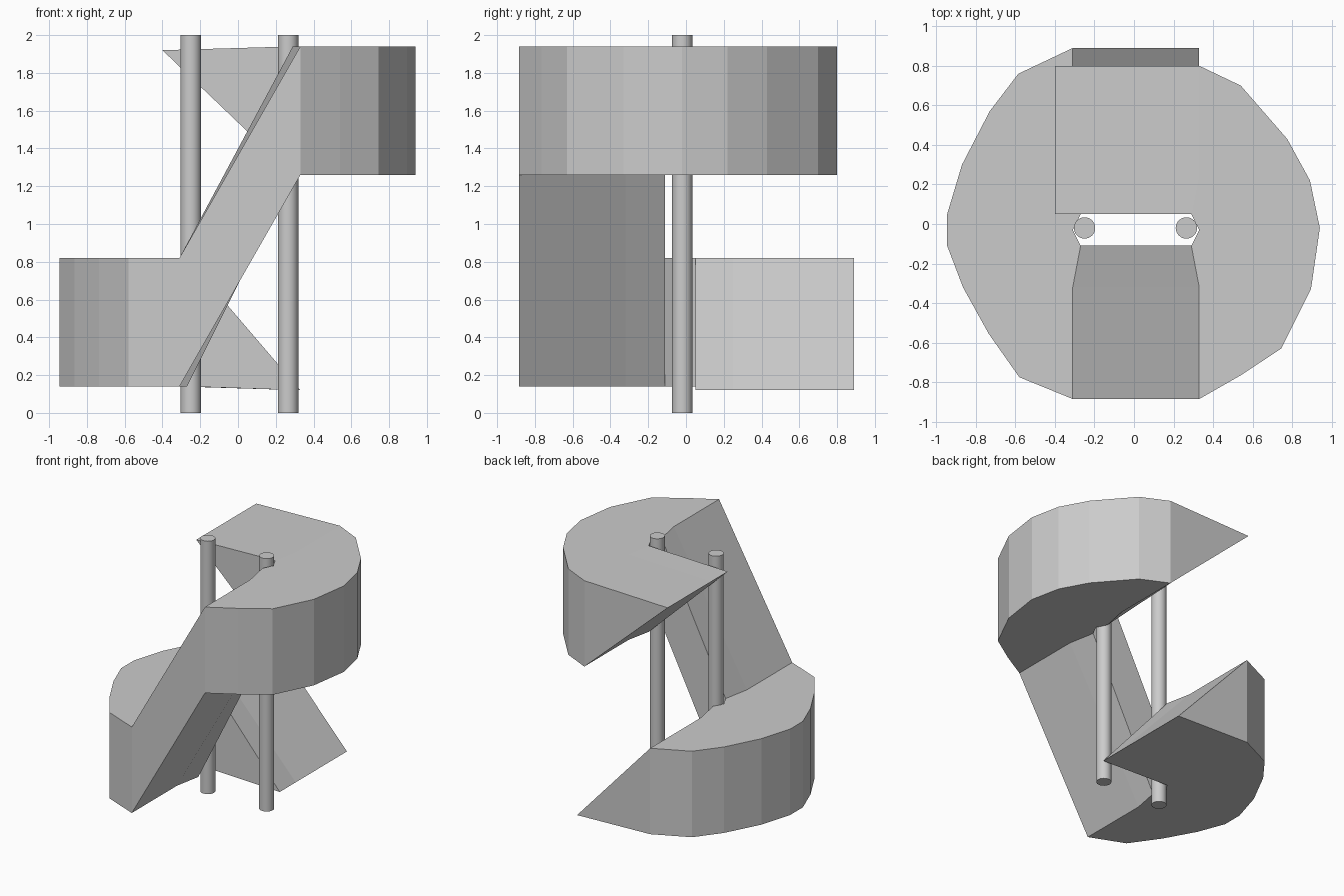
import bpy, bmesh

if "Cube" in bpy.data.objects:
    bpy.data.objects.remove(bpy.data.objects["Cube"])

bm = bmesh.new()


def face(*points):
    bm.faces.new([bm.verts.new(p) for p in points])


def at(points, z):
    return [(x, y, z) for x, y in points]


def walls(lower, upper):
    for i in range(len(lower) - 1):
        face(lower[i], lower[i + 1], upper[i + 1], upper[i])


# half-round landing; returns its open front and back edges as (x, y) lists
def landing(outer, x, xi, z0, z1):
    front = [outer[0], (x, -0.32), (xi, -0.11)]
    back = [outer[-1], (x, 0.25), (xi, 0.05)]
    hub = [(xi, 0.05), (x, -0.03), (xi, -0.11)]
    outline = outer + [back[1]] + hub + [front[1]]
    for z in (z0, z1):
        face(*at(outline, z))
    for rim in (outer, hub):
        walls(at(rim, z0), at(rim, z1))
    return front, back


# wedge tail tapering from a landing's back edge to a thin tip
def tail(back, tip_x, tip_z, z0, z1):
    tip = [(tip_x, y, tip_z) for _, y in back]
    for z in (z0, z1):
        walls(at(back, z), tip)
    for i in (0, -1):
        face((*back[i], z0), (*back[i], z1), tip[i])


LOW, HIGH = (0.14, 0.82), (1.26, 1.94)
left = [(-0.31, -0.885), (-0.58, -0.775), (-0.735, -0.555), (-0.865, -0.32),
        (-0.945, -0.11), (-0.945, 0.05), (-0.87, 0.30), (-0.73, 0.57),
        (-0.585, 0.76), (-0.31, 0.89)]
right = [(0.33, -0.885), (0.54, -0.765), (0.745, -0.63), (0.895, -0.33),
         (0.94, -0.02), (0.89, 0.22), (0.775, 0.43), (0.54, 0.70), (0.33, 0.80)]

front_l, back_l = landing(left, -0.31, -0.27, *LOW)
front_r, back_r = landing(right, 0.33, 0.29, *HIGH)
tail(back_l, 0.33, 0.12, *LOW)
tail(back_r, -0.40, 1.92, *HIGH)

# sloping ramp joining the two landings
for zl, zr in zip(LOW, HIGH):
    walls(at(front_l, zl), at(front_r, zr))
for i in (0, -1):
    face((*front_l[i], LOW[0]), (*front_r[i], HIGH[0]),
         (*front_r[i], HIGH[1]), (*front_l[i], LOW[1]))

bmesh.ops.remove_doubles(bm, verts=bm.verts, dist=0.001)
bmesh.ops.recalc_face_normals(bm, faces=bm.faces)
mesh = bpy.data.meshes.new("spiral_ramp")
bm.to_mesh(mesh)
bm.free()
bpy.context.collection.objects.link(bpy.data.objects.new("spiral_ramp", mesh))

# upright poles
for name, x in (("left_pole", -0.25), ("right_pole", 0.265)):
    bpy.ops.mesh.primitive_cylinder_add(vertices=32, radius=0.054, depth=2,
                                        location=(x, -0.02, 1))
    bpy.context.object.name = name
    bpy.ops.object.shade_smooth_by_angle()
